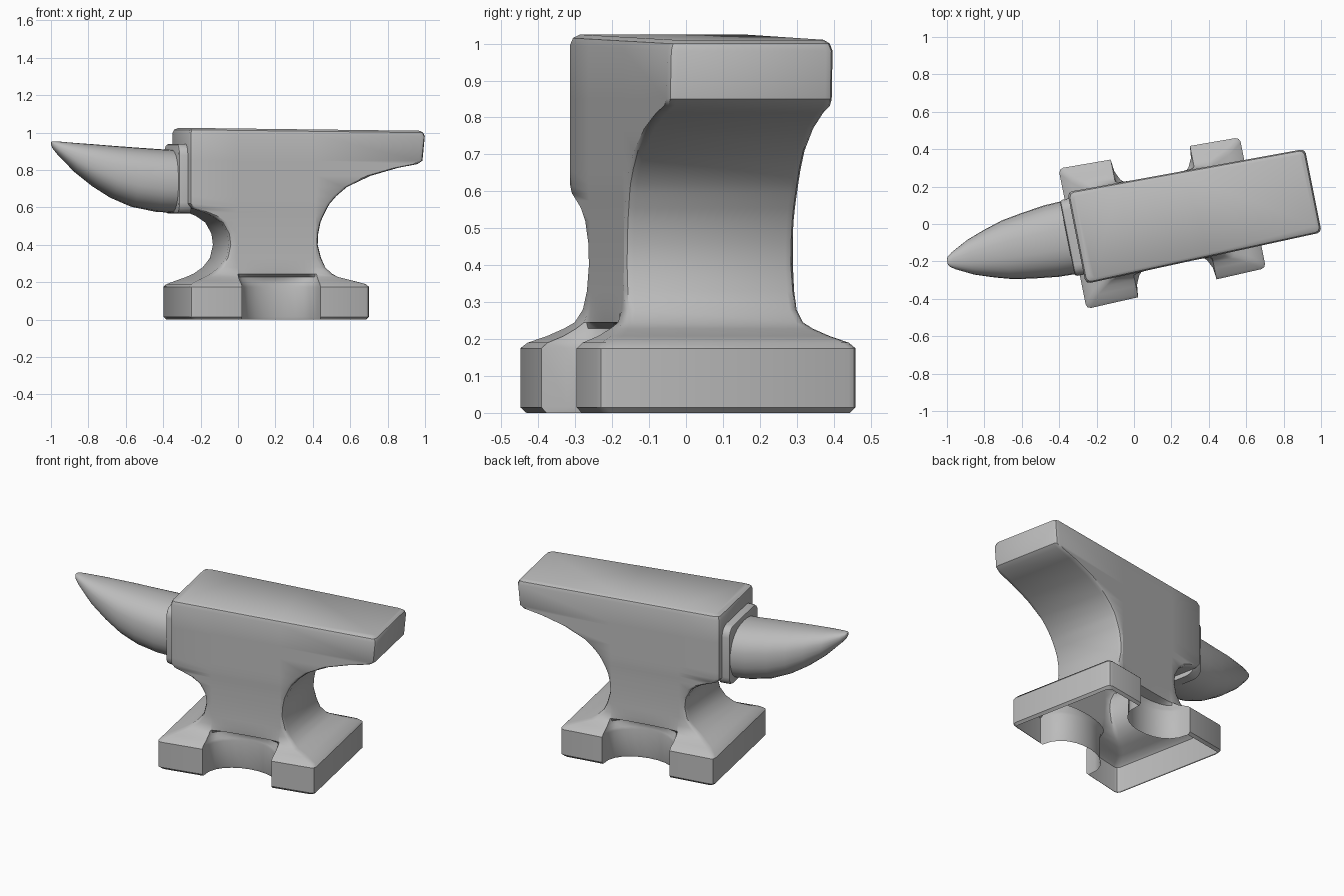
import bpy, bmesh, math

if "Cube" in bpy.data.objects:
    bpy.data.objects.remove(bpy.data.objects["Cube"])

TURN = math.radians(11.3)          # the whole anvil is turned on its stand
steel = bpy.data.materials.new("steel grey")
steel.diffuse_color = (0.5, 0.5, 0.5, 1)
steel.use_nodes = True
steel.node_tree.nodes["Principled BSDF"].inputs["Base Color"].default_value = steel.diffuse_color


def finish(bm, name, angle=35):
    bmesh.ops.recalc_face_normals(bm, faces=bm.faces)
    me = bpy.data.meshes.new(name)
    bm.to_mesh(me)
    bm.free()
    ob = bpy.data.objects.new(name, me)
    bpy.context.collection.objects.link(ob)
    me.materials.append(steel)
    ob.rotation_euler.z = TURN
    bpy.ops.object.select_all(action='DESELECT')
    ob.select_set(True)
    bpy.context.view_layer.objects.active = ob
    bpy.ops.object.shade_smooth_by_angle(angle=math.radians(angle))
    return ob


def loft(rings, name, cap_start, cap_end, angle=35):
    bm = bmesh.new()
    vs = [[bm.verts.new(p) for p in r] for r in rings]
    n = len(vs[0])
    for a, b in zip(vs, vs[1:]):
        for i in range(n):
            j = (i + 1) % n
            bm.faces.new((a[i], a[j], b[j], b[i]))
    if cap_start:
        bm.faces.new(vs[0][::-1])
    if cap_end:
        bm.faces.new(vs[-1])
    return finish(bm, name, angle)


def body_ring(z, u0, u1, half, notch, r=0.025):
    """Chamfered rectangle with a rounded notch in each long side."""
    side = [(u0, half - r), (u0 + 0.3 * r, half - 0.3 * r), (u0 + r, half)]
    for i in range(13):
        a = math.pi * i / 12
        side.append((0.16 - 0.215 * math.cos(a), half - notch * math.sin(a) ** 0.8))
    side += [(u1 - r, half), (u1 - 0.3 * r, half - 0.3 * r), (u1, half - r)]
    outline = side + [(u, -v) for u, v in reversed(side)]
    pts = []
    for u, v in outline:
        taper = 1 - 0.07 * (u + 0.31)
        drop = 0.012 * max(0, u + 0.3) if z > 0.9 else 0
        pts.append((u, v * taper - 0.013, z - drop))
    return pts


# Body: flared foot, waist, face block and heel (height, horn end, heel end, half width, notch)
levels = [
    (0.00, -.325, .632, .368, .190), (0.015, -.338, .645, .382, .200),
    (0.175, -.338, .645, .382, .200), (0.190, -.325, .632, .365, .185),
    (0.208, -.285, .570, .320, .140), (0.228, -.235, .495, .285, .095),
    (0.245, -.200, .465, .262, .015), (0.280, -.150, .430, .250, 0),
    (0.330, -.112, .408, .247, 0), (0.400, -.096, .390, .245, 0),
    (0.460, -.104, .393, .245, 0), (0.520, -.138, .405, .246, 0),
    (0.555, -.190, .420, .247, 0), (0.575, -.240, .430, .248, 0),
    (0.595, -.295, .440, .249, 0), (0.620, -.315, .455, .250, 0),
    (0.660, -.316, .490, .250, 0), (0.710, -.316, .550, .250, 0),
    (0.770, -.316, .680, .250, 0), (0.812, -.316, .830, .250, 0),
    (0.832, -.316, .935, .250, 0), (0.850, -.316, .962, .250, 0),
    (0.995, -.316, .975, .250, 0), (1.015, -.308, .967, .243, 0),
    (1.025, -.288, .950, .228, 0),
]
loft([body_ring(*l) for l in levels], "anvil_body", False, True)

# Horn: along position, half width, bottom, top
sections = [
    (-1.019, .012, .935, .950), (-1.010, .028, .915, .954), (-.985, .046, .885, .953),
    (-.890, .095, .790, .945), (-.790, .130, .712, .938), (-.690, .160, .650, .930),
    (-.580, .178, .603, .922), (-.450, .195, .577, .913), (-.310, .200, .568, .905),
]


def horn_ring(u, half, low, high):
    mid, h = (low + high) / 2, (high - low) / 2
    pts = []
    for i in range(28):
        a = math.tau * i / 28
        c, s = math.cos(a), math.sin(a)
        pts.append((u, half * math.copysign(abs(c) ** 0.85, c) - 0.003,
                    mid + h * math.copysign(abs(s) ** 0.85, s)))
    return pts


loft([horn_ring(*s) for s in sections], "horn", True, True, 50)

# Collar: rounded plate between horn and face block
bm = bmesh.new()
bmesh.ops.create_cube(bm, size=1)
for v in bm.verts:
    v.co = (-.33 + .07 * v.co.x, -.005 + .415 * v.co.y, .753 + .372 * v.co.z)
long_edges = [e for e in bm.edges if abs(e.verts[0].co.x - e.verts[1].co.x) > .01]
bmesh.ops.bevel(bm, geom=long_edges, offset=.06, segments=4, profile=.5, affect='EDGES')
rim = [e for e in bm.edges if all(v.co.x < -.36 for v in e.verts)]
bmesh.ops.bevel(bm, geom=rim, offset=.015, segments=2, profile=.5, affect='EDGES')
finish(bm, "horn_collar")
